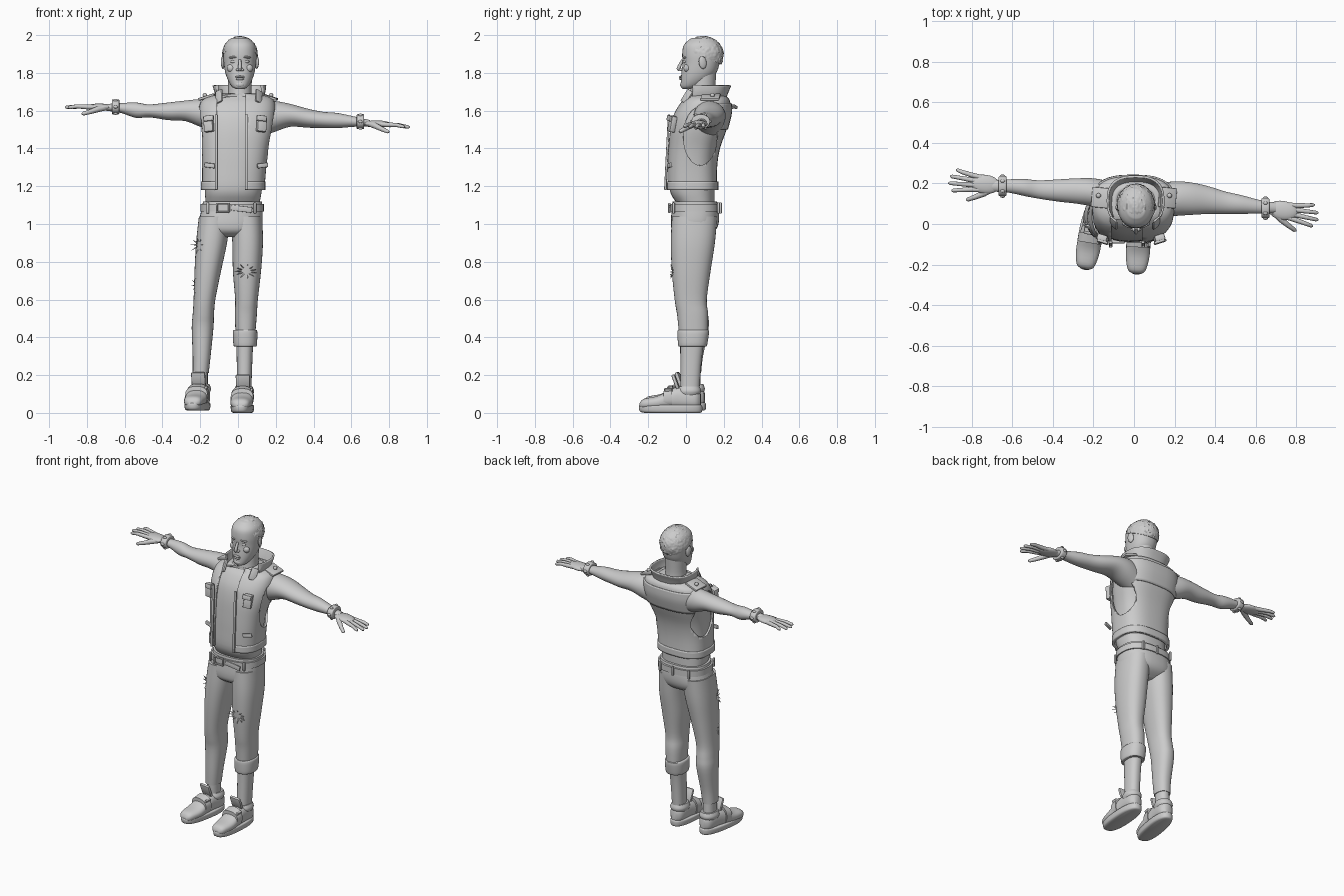
import bpy, bmesh, math, random
from mathutils import Vector, Matrix, noise

random.seed(4)
scene = bpy.context.scene
if "Cube" in bpy.data.objects:
    bpy.data.objects.remove(bpy.data.objects["Cube"], do_unlink=True)

grey = bpy.data.materials.new("plain grey")
grey.use_nodes = True
grey.diffuse_color = (0.6, 0.6, 0.6, 1)
grey.node_tree.nodes["Principled BSDF"].inputs["Base Color"].default_value = grey.diffuse_color


def activate(obj):
    bpy.ops.object.select_all(action='DESELECT')
    obj.select_set(True)
    bpy.context.view_layer.objects.active = obj


def finish(bm, name, angle=40):
    bmesh.ops.recalc_face_normals(bm, faces=bm.faces)
    mesh = bpy.data.meshes.new(name)
    bm.to_mesh(mesh)
    bm.free()
    mesh.materials.append(grey)
    obj = bpy.data.objects.new(name, mesh)
    scene.collection.objects.link(obj)
    activate(obj)
    bpy.ops.object.shade_smooth_by_angle(angle=math.radians(angle))
    return obj


def spline(p, i, f):
    """Catmull-Rom blend of ring i and its neighbours."""
    a, b, c, d = (p[min(max(i + k, 0), len(p) - 1)] for k in (-1, 0, 1, 2))
    return [q + f * (r - o + f * (2*o - 5*q + 4*r - s + f * (3*(q - r) + s - o))) / 2
            for o, q, r, s in zip(a, b, c, d)]


def loft(name, axis, rings, power=2.3, sides=36, steps=4, caps=True, angle=40):
    """Skin rings of (position, low, high, low, high) along an axis."""
    dense = [spline(rings, i, k / steps) for i in range(len(rings) - 1) for k in range(steps)]
    dense.append(rings[-1])
    bm, loops = bmesh.new(), []
    for t, a0, a1, b0, b1 in dense:
        loop = []
        for k in range(sides):
            ang = math.tau * k / sides
            u, v = (math.copysign(abs(w) ** (2 / power), w) for w in (math.cos(ang), math.sin(ang)))
            a, b = (a0 + a1 + u * (a1 - a0)) / 2, (b0 + b1 + v * (b1 - b0)) / 2
            loop.append(bm.verts.new({'x': (t, a, b), 'y': (a, t, b), 'z': (a, b, t)}[axis]))
        loops.append(loop)
    for low, high in zip(loops, loops[1:]):
        for k in range(sides):
            n = (k + 1) % sides
            bm.faces.new((low[k], low[n], high[n], high[k]))
    if caps:
        bm.faces.new(loops[0])
        bm.faces.new(loops[-1])
    return finish(bm, name, angle)


def ball(name, centre, radii, turn=(0, 0, 0)):
    bm = bmesh.new()
    bmesh.ops.create_uvsphere(bm, u_segments=20, v_segments=12, radius=1)
    bmesh.ops.scale(bm, vec=radii, verts=bm.verts)
    obj = finish(bm, name)
    obj.location, obj.rotation_euler = centre, turn
    return obj


def box(name, centre, size, turn=(0, 0, 0), bevel=0.005):
    bm = bmesh.new()
    bmesh.ops.create_cube(bm, size=1)
    bmesh.ops.scale(bm, vec=size, verts=bm.verts)
    if bevel:
        bmesh.ops.bevel(bm, geom=bm.edges[:], offset=bevel, segments=2, affect='EDGES', profile=0.5)
    obj = finish(bm, name)
    obj.location, obj.rotation_euler = centre, turn
    return obj


def tube(name, points, radii):
    curve = bpy.data.curves.new(name, 'CURVE')
    curve.dimensions, curve.bevel_depth, curve.use_fill_caps = '3D', 1, True
    path = curve.splines.new('POLY')
    path.points.add(len(points) - 1)
    for p, co, r in zip(path.points, points, radii):
        p.co, p.radius = (*co, 1), r
    obj = bpy.data.objects.new(name, curve)
    scene.collection.objects.link(obj)
    activate(obj)
    bpy.ops.object.convert(target='MESH')
    obj.data.materials.clear()
    obj.data.materials.append(grey)
    bpy.ops.object.shade_smooth_by_angle(angle=math.radians(60))


def modify(obj, kind, **settings):
    activate(obj)
    mod = obj.modifiers.new(kind, kind)
    for key, value in settings.items():
        setattr(mod, key, value)
    bpy.ops.object.modifier_apply(modifier=mod.name)


def carve(obj, cutter):
    bpy.context.view_layer.update()
    modify(obj, 'BOOLEAN', object=cutter, operation='DIFFERENCE', solver='EXACT')
    bpy.data.objects.remove(cutter, do_unlink=True)


def grow(rings, d):
    return [(t, a - d, b + d, c - d, e + d) for t, a, b, c, e in rings]


def shell(name, rings, thickness=0.012, gap=((-0.035, -0.2, 1.45), (0.15, 0.44, 0.9))):
    obj = loft(name, 'z', rings, 2.7, 48, caps=False)
    modify(obj, 'SOLIDIFY', thickness=thickness, offset=-1)
    carve(obj, box("gap_cutter", *gap, bevel=0))
    return obj


# Shirt and open sleeveless vest
body = [(1.12, -.185, .13, -.07, .165), (1.18, -.19, .14, -.1, .165), (1.3, -.19, .15, -.1, .165),
        (1.4, -.195, .165, -.095, .18), (1.5, -.205, .19, -.085, .215), (1.58, -.21, .2, -.065, .235),
        (1.64, -.2, .195, -.03, .235), (1.67, -.165, .17, 0, .22), (1.69, -.085, .105, .02, .18)]
loft("shirt", 'z', grow(body, -0.014), 2.5, 48)
vest = shell("vest", body[1:])
carve(vest, ball("armhole_cutter", (0, .075, 1.465), (3, .09, .155)))
shell("vest_hem", grow([(z, *body[1][1:]) for z in (1.18, 1.225)], .006))
shell("back_yoke", grow(body[4:7], .007), .01, ((0, -.1, 1.5), (1, .54, 1)))
shell("collar", [(1.655, -.1, .12, -.02, .2), (1.7, -.115, .135, -.01, .215), (1.735, -.125, .14, 0, .23)],
      .01, ((.01, -.1, 1.7), (.5, .27, .4)))
for side, x, edge in ((-1, -.035, -.115), (1, -.035, .045)):
    box("vest_placket", (edge, -.1, 1.38), (.016, .012, .4), (-.05, 0, 0), .003)
    mid = -.155 if side < 0 else .125
    box("waist_pocket", (mid + .005, -.087, 1.31), (.06, .014, .025), (0, -.12 * side, .3 * side))
    box("chest_pocket", (mid, -.073, 1.53), (.05, .03, .085), (-.15, .12 * side, .3 * side))
    box("chest_flap", (mid, -.088, 1.56), (.056, .014, .03), (-.15, .12 * side, .3 * side))
    box("shoulder_strap", (.165 * side, .13, 1.672), (.09, .1, .014), (0, .3 * side, -.1))
    ball("shoulder_stud", (.175 * side, .14, 1.682), (.012, .012, .012))
    box("lapel", (.105 * side + .005, .005, 1.675), (.045, .012, .075), (-.4, .4 * side, .7 * side))

# Trousers, rolled cuff and lower legs
loft("hips", 'z', [(.93, -.14, .05, -.03, .1), (.96, -.19, .11, -.07, .15), (1.0, -.208, .128, -.08, .172),
                   (1.06, -.197, .13, -.077, .175), (1.12, -.185, .127, -.07, .165)], 2.5)
loft("right_trouser_leg", 'z', [
    (1.04, -.207, -.04, -.075, .165), (.9, -.222, -.058, -.08, .153), (.75, -.23, -.09, -.075, .13),
    (.6, -.235, -.12, -.06, .11), (.52, -.24, -.127, -.047, .117), (.45, -.245, -.13, -.035, .12),
    (.3, -.24, -.145, -.03, .09), (.21, -.24, -.155, -.025, .08)])
loft("left_trouser_leg", 'z', [
    (1.04, -.04, .128, -.075, .165), (.9, -.03, .132, -.08, .153), (.75, -.027, .122, -.075, .13),
    (.6, -.015, .105, -.06, .11), (.52, -.017, .1, -.047, .117), (.4, -.012, .09, -.035, .115)])
loft("rolled_cuff", 'z', [(.352, -.015, .09, -.035, .105), (.36, -.024, .1, -.042, .112),
                          (.43, -.027, .102, -.045, .122), (.44, -.015, .092, -.038, .112)])
loft("left_calf", 'z', [(.45, -.01, .085, -.03, .11), (.3, -.007, .077, -.028, .085), (.1, -.005, .07, -.03, .07)])
loft("right_ankle", 'z', [(.24, -.23, -.16, -.02, .075), (.1, -.235, -.16, -.015, .08)])

# Belt, buckle and loops
loft("belt", 'z', grow([(z, -.192, .13, -.076, .174) for z in (1.065, 1.07, 1.1, 1.105)], .007), 2.5)
for dx in (-.032, .032):
    box("buckle_side", (-.08 + dx, -.088, 1.085), (.01, .014, .05))
for dz in (-.022, .022):
    box("buckle_bar", (-.08, -.088, 1.085 + dz), (.07, .014, .01))
box("belt_tail", (.02, -.086, 1.08), (.11, .008, .03), (0, .12, 0), .002)
for x, y in ((-.16, -.062), (.09, -.066), (-.14, .172), (.07, .172), (-.03, .183)):
    box("belt_loop", (x, y, 1.085), (.014, .014, .06))


# Torn cloth around the rips
def rip(centre, facing, width, height, count=11):
    out = Vector(facing).normalized()
    across = out.cross(Vector((0, 0, 1)))
    for k in range(count):
        ang = math.tau * k / count
        ray = across * math.cos(ang) * width + Vector((0, 0, math.sin(ang) * height))
        bm = bmesh.new()
        bmesh.ops.create_cone(bm, segments=4, radius1=.011, radius2=.001, depth=random.uniform(.03, .05), cap_ends=True)
        bmesh.ops.scale(bm, vec=(1, .4, 1), verts=bm.verts)
        shard = finish(bm, "torn_edge", 20)
        shard.location = Vector(centre) + ray
        shard.rotation_euler = (ray.normalized() + out * .6).to_track_quat('Z', 'Y').to_euler()


rip((.042, -.073, .75), (0, -1, 0), .045, .025)
rip((-.213, -.03, .89), (-.7, -.7, 0), .03, .025, 8)
rip((-.222, -.015, .675), (-.8, -.6, 0), .02, .02, 7)

# Shoes, built pointing forward and then turned
for label, spot, turn in (("left", (.03, 0, 0), -.07), ("right", (-.2, .02, .012), -.17)):
    parts = [
        loft(label + "_shoe_upper", 'y', [
            (-.246, -.02, .02, .03, .05), (-.225, -.046, .044, .02, .074), (-.15, -.06, .058, .02, .09),
            (-.08, -.056, .054, .02, .125), (-.03, -.05, .05, .02, .14), (.05, -.045, .045, .02, .125),
            (.078, -.02, .02, .035, .1)], 2.4),
        loft(label + "_shoe_sole", 'z', [(0, -.048, .046, -.22, .075), (.008, -.058, .056, -.245, .085),
                                         (.035, -.061, .059, -.25, .086), (.042, -.055, .053, -.24, .08)], 2.5),
        loft(label + "_ankle_padding", 'z', [(.09, -.045, .045, -.04, .07), (.115, -.054, .054, -.046, .08),
                                             (.14, -.045, .045, -.038, .072)], 2.2),
        box(label + "_shoe_tongue", (0, -.055, .165), (.075, .018, .08), (.35, 0, 0), .007),
        loft(label + "_shoe_strap", 'y', grow([(y, -.058, .056, .03, .115 + y * .3 + .045)
                                               for y in (-.115, -.11, -.075, -.07)], .003), 2.6),
        box(label + "_strap_buckle", (.045, -.09, .115), (.014, .04, .035), (0, .5, 0))]
    for part in parts:
        move = Matrix.Translation(spot) @ Matrix.Rotation(turn, 4, 'Z')
        part.matrix_world = move @ Matrix.LocRotScale(part.location, part.rotation_euler, None)

# Arms and wristbands
loft("right_arm", 'x', [
    (-.12, .06, .21, 1.49, 1.65), (-.2, .085, .225, 1.515, 1.66), (-.28, .1, .225, 1.545, 1.653),
    (-.37, .11, .22, 1.55, 1.643), (-.47, .125, .215, 1.565, 1.633), (-.54, .138, .222, 1.562, 1.643),
    (-.62, .155, .22, 1.588, 1.64), (-.7, .16, .215, 1.6, 1.635)], 2)
loft("left_arm", 'x', [
    (.12, .04, .2, 1.46, 1.65), (.2, .04, .21, 1.49, 1.65), (.28, .045, .205, 1.515, 1.635),
    (.37, .05, .185, 1.51, 1.61), (.45, .05, .16, 1.508, 1.594), (.53, .05, .142, 1.508, 1.587),
    (.62, .052, .118, 1.515, 1.568), (.7, .055, .105, 1.515, 1.55)], 2)
for x, y, z in ((-.648, .187, 1.62), (.648, .078, 1.542)):
    loft("wristband", 'x', [(x + dx, y - r, y + r, z - r * .8, z + r * .8)
                            for dx, r in ((-.02, .04), (-.015, .049), (.015, .049), (.02, .04))], 2)
    for ang in range(6):
        c, s = math.cos(ang * math.tau / 6), math.sin(ang * math.tau / 6)
        ball("wristband_stud", (x, y + .05 * c, z + .04 * s), (.012, .008, .008))


# Hands
def hand(label, wrist, along):
    along = Vector(along).normalized()
    fore = (Vector((0, -1, 0)) - along * -along.y).normalized()
    up = Vector((0, 0, 1))

    def at(u, v, w=0):
        return Vector(wrist) + along * u + fore * v + up * w

    ball(label + "_palm", at(.075, 0), (.075, .047, .019), (0, 0, math.atan2(along.y, along.x)))
    for k, length in enumerate((.235, .255, .25, .225)):
        v = .034 - .0235 * k
        tube(label + "_finger", [at(.08, v * .8), at(.14, v), at(.19, v * 1.25, .002), at(length - .008, v * 1.45, -.004),
                                 at(length, v * 1.5, -.006)], (.012, .0125, .0105, .009, .004))
    tube(label + "_thumb", [at(.03, .015), at(.075, .045, -.01), at(.115, .068, -.025), at(.15, .085, -.036),
                            at(.158, .088, -.038)], (.014, .016, .0125, .01, .004))


hand("right", (-.66, .187, 1.617), (-.25, .03, .005))
hand("left", (.66, .08, 1.535), (.25, -.045, -.018))

# Neck, head and face
loft("neck", 'z', [(1.6, -.085, .1, -.01, .18), (1.65, -.062, .08, .01, .165), (1.7, -.052, .072, .022, .155),
                   (1.8, -.055, .075, .03, .16)], 2)
loft("head", 'z', [
    (1.715, -.012, .032, -.018, .03), (1.728, -.033, .053, -.027, .07), (1.76, -.052, .073, -.027, .12),
    (1.8, -.067, .087, -.024, .16), (1.85, -.075, .095, -.018, .178), (1.9, -.078, .098, -.02, .188),
    (1.95, -.07, .09, -.01, .18), (1.985, -.035, .055, .03, .14)], 2.2)
tube("nose", [(.01, -.018, 1.868), (.01, -.033, 1.84), (.01, -.04, 1.822), (.01, -.036, 1.812)],
     (.007, .009, .011, .006))
ball("upper_lip", (.01, -.028, 1.779), (.026, .009, .006))
ball("lower_lip", (.01, -.027, 1.768), (.022, .009, .007))
ball("chin", (.01, -.017, 1.738), (.025, .014, .016))
for s in (-1, 1):
    ball("nostril", (.01 + .012 * s, -.027, 1.816), (.009, .01, .007))
    ball("eye", (.01 + .034 * s, -.004, 1.86), (.016, .011, .009))
    ball("brow", (.01 + .036 * s, -.009, 1.883), (.024, .009, .006), (0, .1 * s, .25 * s))
    ball("cheek", (.01 + .045 * s, .005, 1.825), (.024, .018, .022))
    ball("ear", (.01 + .09 * s, .088, 1.855), (.01, .021, .034), (.15, 0, .25 * s))

# Short curly hair, trimmed along a sloping hairline
bm = bmesh.new()
bmesh.ops.create_icosphere(bm, subdivisions=5, radius=1)
for v in bm.verts:
    curl = abs(noise.noise(v.co * 7)) * .09
    v.co *= 1 + curl - .025
    v.co = Vector((.01 + v.co.x * .094, .09 + v.co.y * .109, 1.895 + v.co.z * .1))
trim = bmesh.ops.bisect_plane(bm, geom=bm.verts[:] + bm.edges[:] + bm.faces[:], plane_co=(0, .09, 1.885),
                              plane_no=(0, .42, 1), clear_inner=True)
bmesh.ops.contextual_create(bm, geom=[e for e in trim["geom_cut"] if isinstance(e, bmesh.types.BMEdge)])
finish(bm, "curly_hair", 50)
